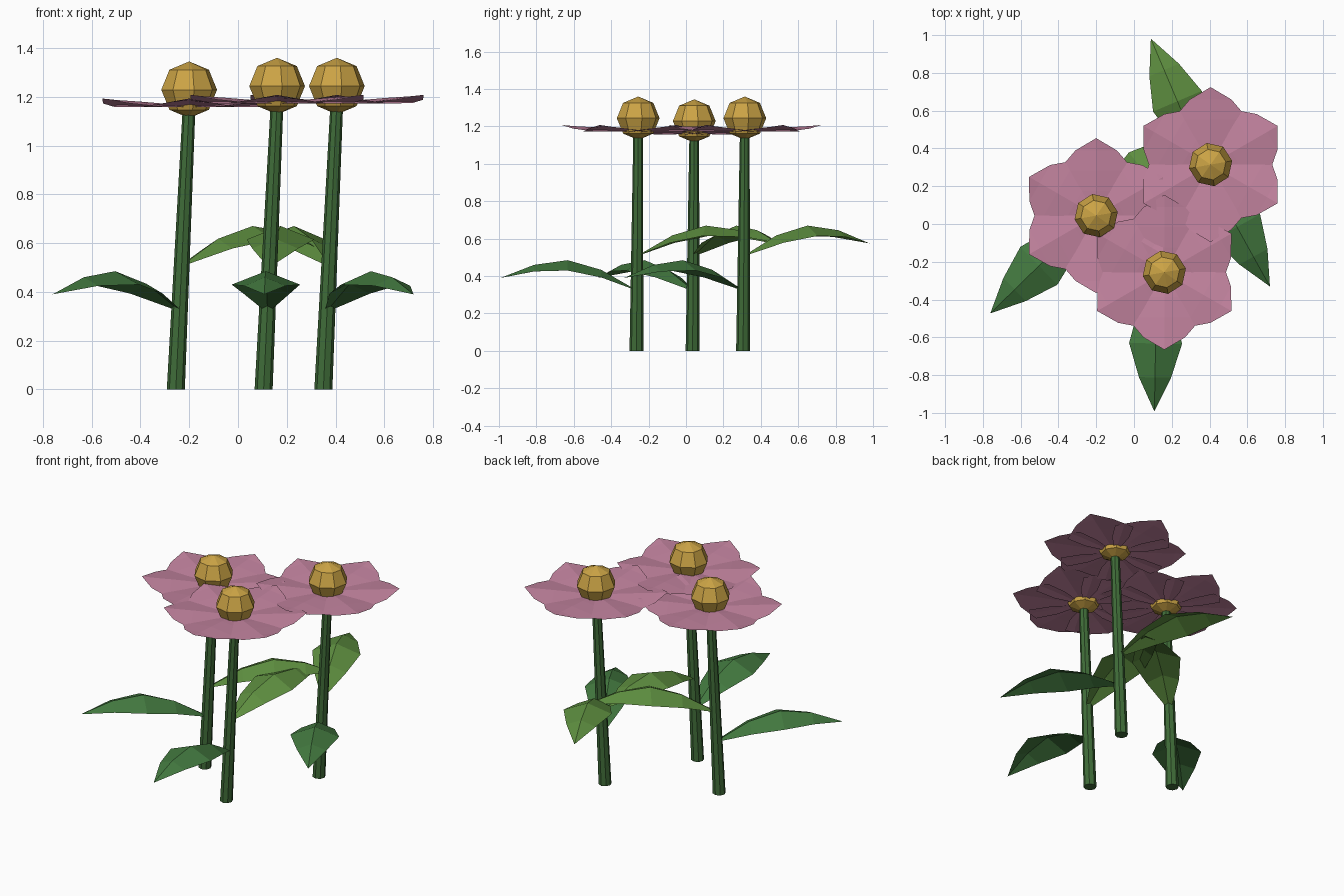
import bpy, bmesh
from math import radians
from mathutils import Matrix, Vector

if "Cube" in bpy.data.objects:
    bpy.data.objects.remove(bpy.data.objects["Cube"])


def material(name, rgb):
    m = bpy.data.materials.new(name)
    m.diffuse_color = (*rgb, 1)
    m.use_nodes = True
    m.node_tree.nodes["Principled BSDF"].inputs["Base Color"].default_value = m.diffuse_color
    return m


STEM = material("stem green", (0.05, 0.15, 0.04))
LOW = material("dark leaf green", (0.055, 0.19, 0.05))
HIGH = material("light leaf green", (0.11, 0.27, 0.05))
PINK = material("petal pink", (0.55, 0.23, 0.35))
GOLD = material("centre gold", (0.6, 0.37, 0.06))


def finish(bm, name, mat):
    mesh = bpy.data.meshes.new(name)
    bm.to_mesh(mesh)
    bm.free()
    mesh.materials.append(mat)
    ob = bpy.data.objects.new(name, mesh)
    bpy.context.collection.objects.link(ob)


def blade(bm, sections, origin, angle):
    """Ridged blade along +x; sections are (distance, half width, ridge z, edge drop)."""
    mat = Matrix.Translation(origin) @ Matrix.Rotation(radians(angle), 4, 'Z')
    rows = []
    for d, w, z, drop in sections:
        mid = bm.verts.new(mat @ Vector((d, 0, z)))
        if w == 0:
            rows.append((mid, mid, mid))
        else:
            rows.append((bm.verts.new(mat @ Vector((d, -w, z - drop))), mid,
                         bm.verts.new(mat @ Vector((d, w, z - drop)))))
    for a, b in zip(rows, rows[1:]):
        for i in (0, 1):
            loop = list(dict.fromkeys((a[i], b[i], b[i + 1], a[i + 1])))
            bm.faces.new(loop)


LEAF = [(0.02, 0.02, 0, 0.005), (0.19, 0.095, 0.098, 0.04), (0.37, 0.14, 0.15, 0.055),
        (0.55, 0.085, 0.125, 0.035), (0.73, 0, 0.055, 0)]
PETAL = [(0.03, 0.03, 0, 0.004), (0.13, 0.13, 0.01, 0.015), (0.24, 0.2, 0.018, 0.022),
         (0.345, 0.11, 0.024, 0.014), (0.41, 0, 0.03, 0)]

# base x, base y, flower height, lower leaf angle
FLOWERS = [("left", -0.255, 0.035, 1.163, -135.6),
           ("front", 0.105, -0.265, 1.178, -91),
           ("back", 0.35, 0.305, 1.178, -61)]

for side, x, y, h, ang in FLOWERS:
    def axis(z):
        return Vector((x + 0.047 * z, y + 0.008 * z, z))

    # leaning tapered stem
    bm = bmesh.new()
    bmesh.ops.create_cone(bm, cap_ends=True, segments=8, radius1=0.037, radius2=0.026,
                          depth=h, matrix=Matrix.Translation((0, 0, h / 2)))
    for v in bm.verts:
        v.co = axis(v.co.z) + Vector((v.co.x, v.co.y, 0))
    finish(bm, side + "_stem", STEM)

    # two leaves on opposite sides of the stem
    for name, z, a, mat in (("lower", 0.335, ang, LOW), ("upper", 0.52, ang + 174, HIGH)):
        bm = bmesh.new()
        blade(bm, LEAF, axis(z), a)
        finish(bm, f"{side}_{name}_leaf", mat)

    # six overlapping petals
    bm = bmesh.new()
    for i in range(6):
        blade(bm, PETAL, axis(h), 30 + 60 * i)
    finish(bm, side + "_petals", PINK)

    # faceted flower centre
    bm = bmesh.new()
    top = axis(h) + Vector((0, 0, 0.066))
    bmesh.ops.create_uvsphere(bm, u_segments=8, v_segments=4, radius=0.116,
                              matrix=Matrix.Translation(top) @ Matrix.Rotation(radians(10), 4, 'Z'))
    finish(bm, side + "_flower_centre", GOLD)
